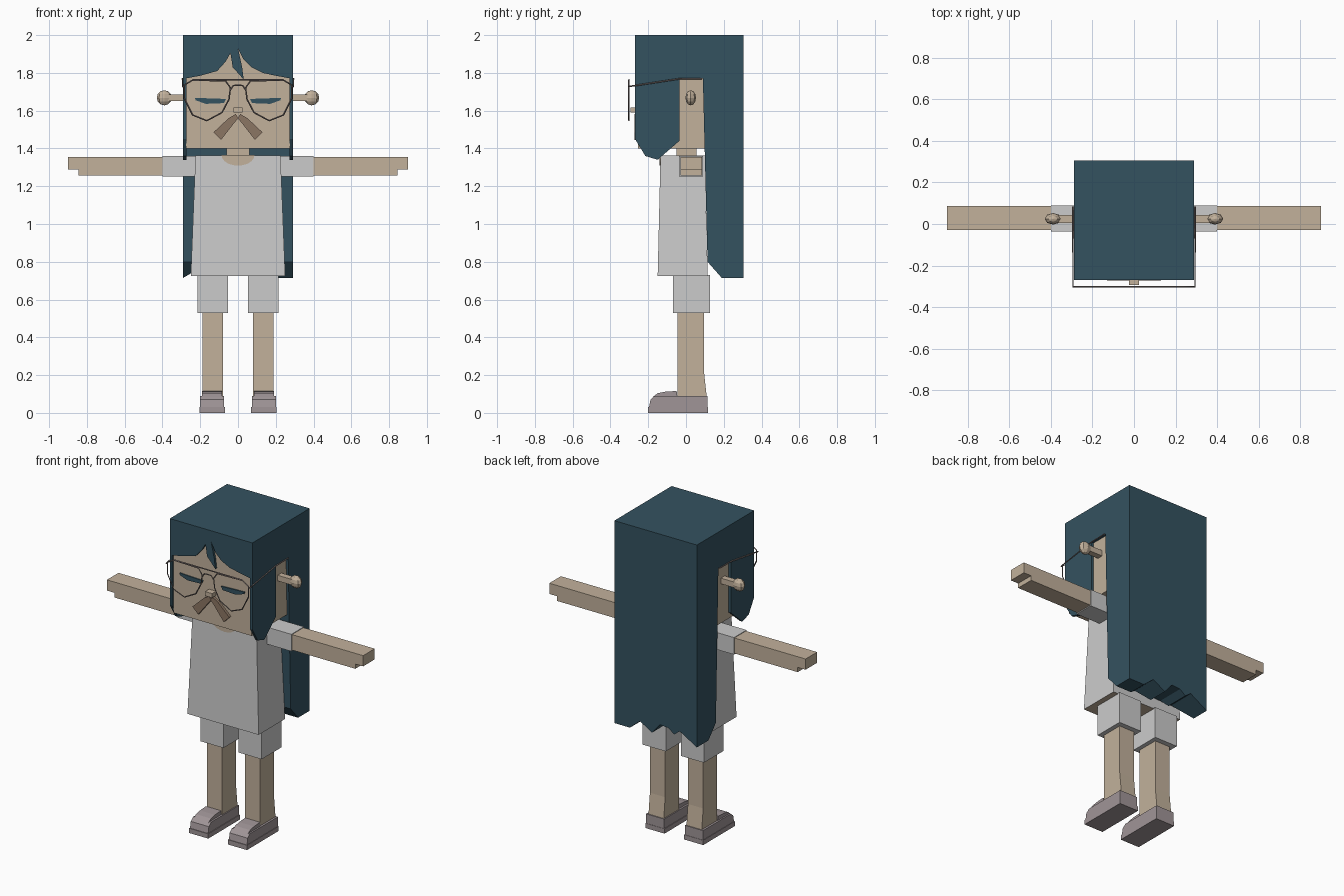
import bpy, bmesh
from math import sin, cos, pi
from mathutils import Vector

cube = bpy.data.objects.get("Cube")
if cube:
    bpy.data.objects.remove(cube, do_unlink=True)


def material(name, r, g, b):
    m = bpy.data.materials.new(name)
    m.diffuse_color = (r, g, b, 1)
    m.use_nodes = True
    for n in m.node_tree.nodes:
        if n.type == 'BSDF_PRINCIPLED':
            n.inputs["Base Color"].default_value = (r, g, b, 1)
    return m


TEAL = material("teal hair", .034, .084, .117)
SKIN = material("tan skin", .54, .44, .33)
CLOTH = material("pale grey cloth", .6, .6, .6)
SHOE = material("mauve grey shoe", .35, .3, .31)
BROWN = material("brown moustache", .26, .18, .127)
WIRE = material("grey wire", .2, .165, .16)


def finish(name, bm, mats, mirror=False):
    bmesh.ops.recalc_face_normals(bm, faces=bm.faces)
    mesh = bpy.data.meshes.new(name)
    bm.to_mesh(mesh)
    bm.free()
    ob = bpy.data.objects.new(name, mesh)
    bpy.context.collection.objects.link(ob)
    for m in mats:
        mesh.materials.append(m)
    if mirror:
        ob.modifiers.new("Mirror", 'MIRROR').use_mirror_merge = False
    return ob


def prism_mesh(axis, pts, lo, hi):
    """Extrude a flat outline along one axis."""
    def place(p, d):
        v = list(p)
        v.insert(axis, d)
        return v
    bm = bmesh.new()
    a = [bm.verts.new(place(p, lo)) for p in pts]
    b = [bm.verts.new(place(p, hi)) for p in pts]
    bm.faces.new(a)
    bm.faces.new(b[::-1])
    for i in range(len(a)):
        j = (i + 1) % len(a)
        bm.faces.new((a[i], a[j], b[j], b[i]))
    return bm


def prism(name, axis, pts, lo, hi, mat, mirror=False):
    return finish(name, prism_mesh(axis, pts, lo, hi), [mat], mirror)


def box(name, x, y, z, mat, mirror=False):
    pts = [(x[0], y[0]), (x[1], y[0]), (x[1], y[1]), (x[0], y[1])]
    return prism(name, 2, pts, z[0], z[1], mat, mirror)


def wire(name, paths, closed, radius=.004):
    cu = bpy.data.curves.new(name, 'CURVE')
    cu.dimensions = '3D'
    cu.bevel_depth = radius
    cu.bevel_resolution = 0
    cu.use_fill_caps = True
    for path in paths:
        for s in (1, -1):
            sp = cu.splines.new('POLY')
            sp.points.add(len(path) - 1)
            for q, (x, y, z) in zip(sp.points, path):
                q.co = (s * x, y, z, 1)
            sp.use_cyclic_u = closed
    cu.materials.append(WIRE)
    ob = bpy.data.objects.new(name, cu)
    bpy.context.collection.objects.link(ob)


# Head and neck
box("head", (-.275, .275), (-.255, .1), (1.4, 1.98), SKIN)
box("neck", (-.06, .06), (-.05, .055), (1.3, 1.42), SKIN)

# Hair: crown, fringe, side locks and long back
W, FRONT, BACK = .29, -.27, .305
box("hair_crown", (-W, W), (FRONT, BACK), (1.94, 2), TEAL)
fringe = [(-.28, 1.94), (-.28, 1.77), (-.2, 1.785), (-.11, 1.81), (-.065, 1.86),
          (-.04, 1.905), (-.028, 1.83), (.03, 1.765), (.022, 1.83), (0, 1.93),
          (.03, 1.87), (.07, 1.83), (.13, 1.8), (.2, 1.785), (.28, 1.77), (.28, 1.94)]
prism("hair_fringe", 1, fringe, FRONT, -.25, TEAL)
side = [(FRONT, 1.94), (FRONT, 1.45), (-.215, 1.36), (-.15, 1.34), (-.035, 1.44),
        (-.035, 1.77), (.1, 1.77), (.1, 1.94)]
prism("hair_side_locks", 0, side, .273, W, TEAL, True)

back = [(-W, 1.94), (-W, .715), (-.17, .785), (-.13, .755), (-.09, .785), (-.03, .79),
        (.025, .725), (.11, .775), (.18, .715), (W, .715), (W, 1.94)]
bm = prism_mesh(1, back, .085, BACK)
bmesh.ops.bisect_plane(bm, geom=bm.verts[:] + bm.edges[:] + bm.faces[:],
                       plane_co=(0, 0, .8), plane_no=(0, 0, 1))
for v in bm.verts:
    if v.co.y < .2:
        v.co.y += max(0, 1.77 - v.co.z) * .03 + max(0, .8 - v.co.z) * .85
finish("hair_back", bm, [TEAL])

# Face
eye = [(.063, 1.662), (.228, 1.668), (.225, 1.655), (.17, 1.636), (.075, 1.64)]
prism("eyes", 1, eye, -.262, -.254, TEAL, True)
box("nose", (-.025, .025), (-.295, -.25), (1.59, 1.617), SKIN)
whisker = [(.012, 1.582), (-.002, 1.56), (.02, 1.535), (.09, 1.445), (.13, 1.485), (.05, 1.56)]
prism("moustache", 1, whisker, -.272, -.25, BROWN, True)

# Ears: square stem with an eight-sided knob
box("ear_stems", (.27, .37), (.005, .043), (1.65, 1.686), SKIN, True)
bm = bmesh.new()
bmesh.ops.create_uvsphere(bm, u_segments=8, v_segments=6, radius=.04)
for v in bm.verts:
    v.co = Vector((v.co.x + .39, v.co.y * .7 + .025, v.co.z + 1.668))
finish("ear_knobs", bm, [SKIN], True)

# Spectacles
G = -.302
lens = [(.285, 1.735), (.24, 1.762), (.065, 1.757), (.04, 1.72), (.048, 1.66),
        (.085, 1.59), (.165, 1.547), (.24, 1.577), (.285, 1.667)]
wire("glasses_rims", [[(x, G, z) for x, z in lens]], True)
bridge = [(0, G, 1.735), (.025, G, 1.733), (.04, G, 1.71)]
bar = [(0, G, 1.764), (.24, G, 1.764)]
temple = [(.285, G, 1.727), (.294, G, 1.728), (.294, -.04, 1.768), (.294, .085, 1.77)]
wire("glasses_bridge_and_temples", [bridge, bar, temple], False)

# Shirt: tapered block with a skin-coloured inset underneath
shirt = [(-.25, .725), (.25, .725), (.225, 1.363), (-.225, 1.363)]
bm = prism_mesh(1, shirt, -.15, .115)
for v in bm.verts:
    if v.co.z > 1:
        v.co.y = max(-.135, min(.1, v.co.y))
bm.faces.ensure_lookup_table()
bottom = min(bm.faces, key=lambda f: f.calc_center_median().z)
bmesh.ops.inset_region(bm, faces=[bottom], thickness=.015)
bottom.material_index = 1
finish("shirt", bm, [CLOTH, SKIN])
neckline = [(.087 * cos(pi + pi * i / 10), 1.364 - .055 * sin(pi * i / 10)) for i in range(11)]
prism("neckline", 1, neckline, -.14, -.132, SKIN)
box("sleeves", (.215, .4), (-.036, .09), (1.252, 1.36), CLOTH, True)

# Arms with stepped hands
arm = [(.38, 1.258), (.845, 1.258), (.845, 1.288), (.9, 1.288), (.9, 1.356), (.38, 1.356)]
prism("arms", 1, arm, -.03, .086, SKIN, True)

# Shorts and legs
box("shorts", (.053, .215), (-.07, .127), (.53, .73), CLOTH, True)
leg = [(-.045, .08), (.11, .08), (.108, .1), (.095, .22), (.095, .55), (-.045, .55)]
prism("legs", 0, leg, .08, .187, SKIN, True)

# Shoes: sole, body and raised vamp
sole = [(-.2, 0), (.117, 0), (.117, .03), (-.2, .03)]
prism("shoe_soles", 0, sole, .069, .203, SHOE, True)
body = [(-.196, .03), (.115, .03), (.115, .09), (-.165, .09), (-.188, .07)]
prism("shoe_bodies", 0, body, .073, .2, SHOE, True)
vamp = [(-.175, .085), (-.045, .085), (-.05, .116), (-.11, .112), (-.15, .104)]
prism("shoe_vamps", 0, vamp, .085, .19, SHOE, True)
